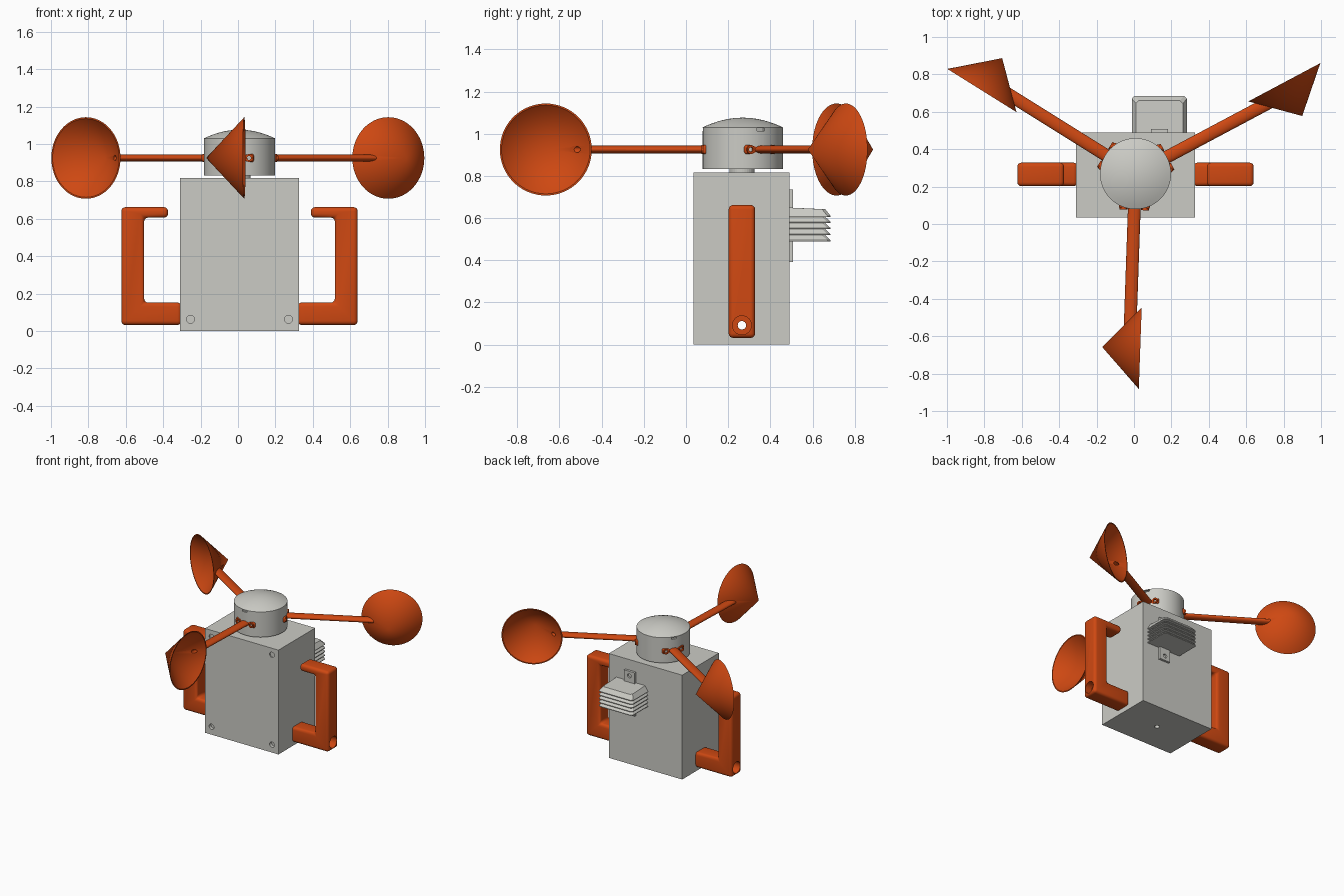
import bpy, bmesh, math
from mathutils import Matrix, Vector

if "Cube" in bpy.data.objects:
    bpy.data.objects.remove(bpy.data.objects["Cube"])

CX, CY = 0.008, 0.265        # main vertical axis
ARM_Z = 0.925


def material(name, rgb):
    m = bpy.data.materials.new(name)
    m.use_nodes = True
    m.diffuse_color = (*rgb, 1)
    m.node_tree.nodes["Principled BSDF"].inputs["Base Color"].default_value = (*rgb, 1)
    return m


GREY = material("light grey", (0.6, 0.6, 0.56))
ORANGE = material("burnt orange", (0.62, 0.065, 0.006))


def finish(bm, name, mat):
    bmesh.ops.recalc_face_normals(bm, faces=bm.faces)
    me = bpy.data.meshes.new(name)
    bm.to_mesh(me)
    bm.free()
    me.materials.append(mat)
    ob = bpy.data.objects.new(name, me)
    bpy.context.collection.objects.link(ob)
    return ob


def activate(ob):
    bpy.ops.object.select_all(action='DESELECT')
    ob.select_set(True)
    bpy.context.view_layer.objects.active = ob


def smooth(ob):
    activate(ob)
    bpy.ops.object.shade_smooth_by_angle(angle=math.radians(35))


def box(name, lo, hi, mat):
    bm = bmesh.new()
    lo, hi = Vector(lo), Vector(hi)
    bmesh.ops.create_cube(bm, size=1, matrix=Matrix.Translation((lo + hi) / 2) @ Matrix.Diagonal((*(hi - lo), 1)))
    return finish(bm, name, mat)


def rod(name, a, b, r1, mat, r2=None, flat=1, seg=32):
    """Cylinder or cone from a to b, optionally flattened in z."""
    a, b = Vector(a), Vector(b)
    bm = bmesh.new()
    turn = (b - a).to_track_quat('Z', 'Y').to_matrix().to_4x4()
    bmesh.ops.create_cone(bm, cap_ends=True, segments=seg, radius1=r1,
                          radius2=r1 if r2 is None else r2, depth=(b - a).length, matrix=turn)
    bmesh.ops.scale(bm, vec=(1, 1, flat), verts=bm.verts)
    bmesh.ops.translate(bm, vec=(a + b) / 2, verts=bm.verts)
    bmesh.ops.remove_doubles(bm, verts=bm.verts, dist=1e-5)
    return finish(bm, name, mat)


def cut(ob, *cutters):
    """Subtract the cutters from the part and discard them."""
    for c in cutters:
        c.hide_render = True
        mod = ob.modifiers.new("cut", 'BOOLEAN')
        mod.operation, mod.solver, mod.object = 'DIFFERENCE', 'EXACT', c
        activate(ob)
        bpy.ops.object.modifier_apply(modifier=mod.name)
        bpy.data.objects.remove(c)


def bevel(ob, width, segments=4):
    mod = ob.modifiers.new("bevel", 'BEVEL')
    mod.width, mod.segments = width, segments
    activate(ob)
    bpy.ops.object.modifier_apply(modifier=mod.name)


def hole(a, b, r):
    return rod("hole", a, b, r, GREY, seg=24)


# Housing with screw recesses, a cross bore and a drain hole
body = box("housing", (CX - 0.318, 0.035, 0), (CX + 0.318, 0.49, 0.817), GREY)
for sx in (-1, 1):
    x = CX + sx * 0.262
    cut(body, hole((x, 0, 0.765), (x, 0.043, 0.765), 0.021),
        hole((x, 0, 0.062), (x, 0.06, 0.062), 0.021))
cut(body, hole((-1, CY, 0.092), (1, CY, 0.092), 0.02),
    hole((CX, CY, -0.1), (CX, CY, 0.06), 0.018))
smooth(body)

# Bracket handles
for side, label in ((1, "left"), (-1, "right")):
    profile = [(0.31, 0.032), (0.632, 0.032), (0.632, 0.662), (0.382, 0.662),
               (0.382, 0.606), (0.51, 0.606), (0.51, 0.152), (0.31, 0.152)]
    bm = bmesh.new()
    face = bm.faces.new([bm.verts.new((CX + side * x, CY - 0.063, z)) for x, z in profile])
    ext = bmesh.ops.extrude_face_region(bm, geom=[face])
    bmesh.ops.translate(bm, vec=(0, 0.126, 0),
                        verts=[g for g in ext["geom"] if isinstance(g, bmesh.types.BMVert)])
    handle = finish(bm, label + "_handle", ORANGE)
    bevel(handle, 0.022)
    end = CX + side * 0.7
    cut(handle, hole((CX, CY, 0.092), (end, CY, 0.092), 0.02),
        hole((CX + side * 0.575, CY, 0.092), (end, CY, 0.092), 0.045))
    smooth(handle)

# Rotor cap with a shallow dome, and its shaft
bm = bmesh.new()
R, RIM, RISE = 0.19, 1.03, 0.046
profile = [(0, 0.832), (R, 0.832), (R, RIM)]
profile += [(R * (1 - i / 8), RIM + RISE * (1 - (1 - i / 8) ** 2)) for i in range(1, 9)]
verts = [bm.verts.new((CX + r, CY + 0.004, z)) for r, z in profile]
edges = [bm.edges.new(p) for p in zip(verts, verts[1:])]
bmesh.ops.spin(bm, geom=verts + edges, cent=(CX, CY + 0.004, 0), axis=(0, 0, 1),
               angle=2 * math.pi, steps=64)
bmesh.ops.remove_doubles(bm, verts=bm.verts, dist=1e-5)
cap = finish(bm, "rotor_cap", GREY)
rod("shaft", (CX, CY, 0.8), (CX, CY, 0.85), 0.06, GREY)

# One cup, arm and mount, built along -y about the rotor axis
CUP_Y, CUP_R, MOUTH, TIP = -0.932, 0.218, 0.058, -0.146
outer = lambda: rod("cup_1", (MOUTH, CUP_Y, 0), (TIP, CUP_Y, 0), CUP_R, ORANGE, r2=0, seg=64)
inner = lambda: rod("hollow", (MOUTH + 0.01, CUP_Y, 0), (TIP + 0.01, CUP_Y, 0), CUP_R + 0.003, ORANGE, r2=0, seg=64)
bore = lambda: hole((0, -0.9, 0), (0, -0.5, 0), 0.014)
cup = outer()
cut(cup, inner(), bore())
arm = rod("arm_1", (0, -0.1, 0), (0, -0.84, 0), 0.034, ORANGE, flat=0.54)
cut(arm, inner(), bore())
mount = box("arm_mount_1", (-0.083, -0.188, -0.022), (0.083, -0.1, 0.022), ORANGE)
bevel(mount, 0.012, 3)
cut(mount, *[hole((x, -0.25, 0), (x, -0.14, 0), 0.011) for x in (-0.058, 0.058)])
collars = []
for x in (-0.058, 0.058):
    collar = rod("mount_collar_1", (x, -0.17, 0), (x, -0.194, 0), 0.021, ORANGE)
    cut(collar, hole((x, -0.25, 0), (x, -0.1, 0), 0.011))
    collars.append(collar)

for ob in (cup, arm, mount, *collars):
    smooth(ob)
    for k in range(3):
        part = ob if k == 0 else ob.copy()
        if k:
            part.name = ob.name.split(".")[0][:-1] + str(k + 1)
            bpy.context.collection.objects.link(part)
        part.matrix_world = (Matrix.Translation((CX, CY + 0.004, ARM_Z))
                             @ Matrix.Rotation(math.radians(120 * k - 2), 4, 'Z'))

# Small slots in the cap above every arm
for k in range(3):
    slot = box("slot", (-0.02, -0.25, 1.012), (0.02, -0.175, 1.026), GREY)
    slot.data.transform(Matrix.Translation((CX, CY, 0))
                        @ Matrix.Rotation(math.radians(120 * k - 2), 4, 'Z'))
    cut(cap, slot)
smooth(cap)

# Louvred sensor shield on the back, with its mounting strip
SX = 0.136
strip = box("shield_strip", (SX - 0.046, 0.48, 0.393), (SX + 0.046, 0.508, 0.735), GREY)
cut(strip, *[hole((SX, 0.495, z), (SX, 0.6, z), 0.016) for z in (0.43, 0.7)])
LOUVRES, BASE, STEP = 5, 0.49, 0.029
for i in range(LOUVRES):
    top = i == LOUVRES - 1
    z0 = BASE + i * STEP
    bm = bmesh.new()
    rings = []
    for half, back, z in ((0.148, 0.685, z0), (0.148, 0.685, z0 + 0.005),
                          (0.125, 0.66, z0 + (0.036 if top else STEP))):
        rise = 0.008 if top and half < 0.14 else 0
        rings.append([bm.verts.new(p) for p in (
            (SX - half, 0.485, z + rise), (SX + half, 0.485, z + rise),
            (SX + half, back - 0.015, z), (SX + half - 0.015, back, z),
            (SX - half + 0.015, back, z), (SX - half, back - 0.015, z))])
    for low, high in zip(rings, rings[1:]):
        for j in range(6):
            n = (j + 1) % 6
            bm.faces.new((low[j], low[n], high[n], high[j]))
    bm.faces.new(rings[0])
    bm.faces.new(rings[-1])
    finish(bm, f"shield_louvre_{i + 1}", GREY)
